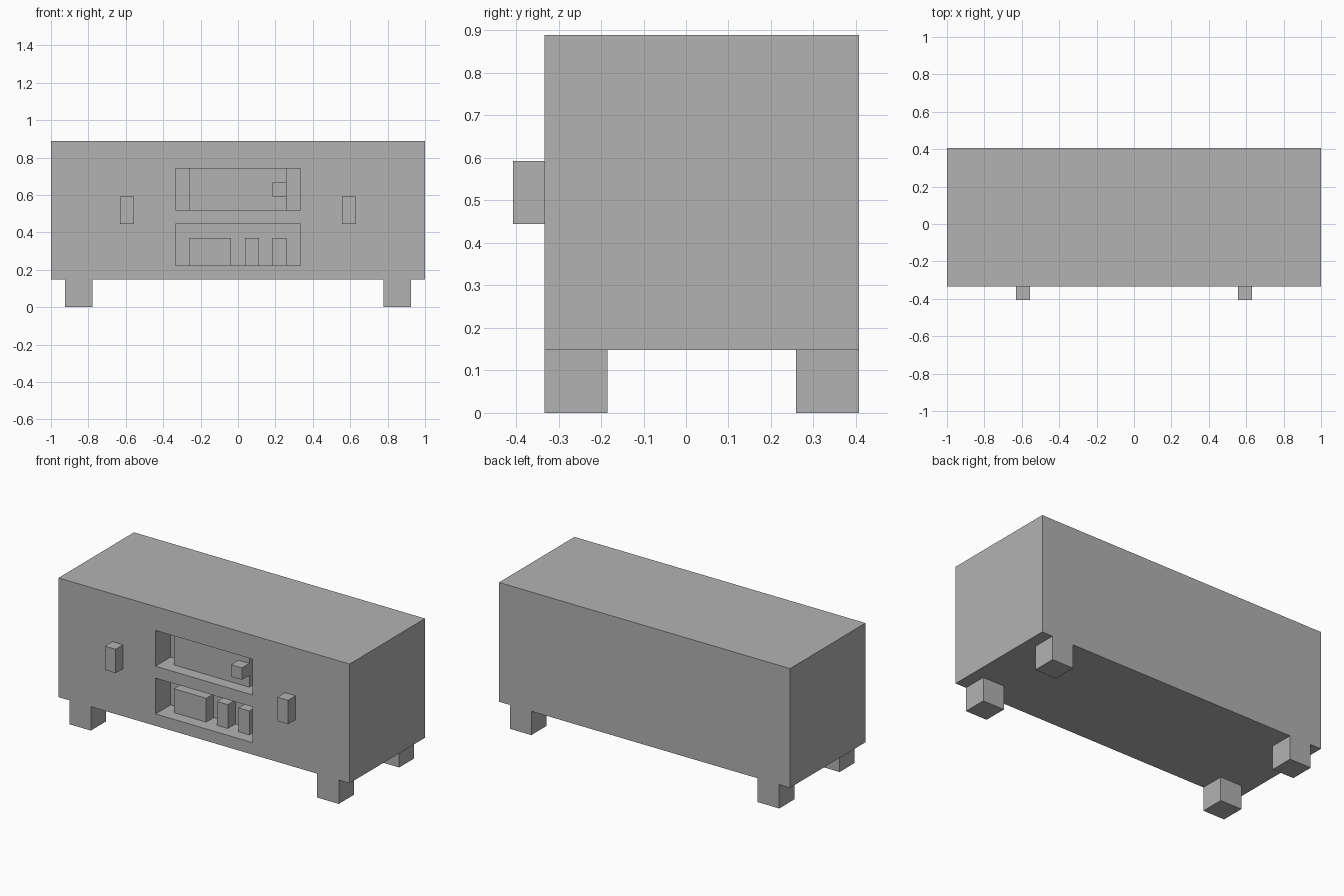
import bpy
import bmesh
from mathutils import Vector

if "Cube" in bpy.data.objects:
    bpy.data.objects.remove(bpy.data.objects["Cube"], do_unlink=True)

U = 2 / 27            # one grid module
FRONT = -4.5 * U      # front plane of the cabinet body
BACK = 5.5 * U

grey = bpy.data.materials.new("plain grey")
grey.use_nodes = True
grey.diffuse_color = (0.448, 0.448, 0.448, 1)
grey.node_tree.nodes["Principled BSDF"].inputs["Base Color"].default_value = grey.diffuse_color


def box_mesh(x, y, z):
    """Box between the (min, max) limits on each axis."""
    bm = bmesh.new()
    bmesh.ops.create_cube(bm, size=1)
    for v in bm.verts:
        v.co = [lim[0] if c < 0 else lim[1] for c, lim in zip(v.co, (x, y, z))]
    return bm


def add_object(name, bm):
    bmesh.ops.recalc_face_normals(bm, faces=bm.faces[:])
    mesh = bpy.data.meshes.new(name)
    bm.to_mesh(mesh)
    bm.free()
    mesh.materials.append(grey)
    obj = bpy.data.objects.new(name, mesh)
    bpy.context.collection.objects.link(obj)
    return obj


def box(name, x, y, z):
    """Box given in modules; y counts back from the front plane."""
    return add_object(name, box_mesh([c * U for c in x],
                                     [FRONT + c * U for c in y],
                                     [c * U for c in z]))


# Cabinet body with two open shelves pushed into the front
shelf_half, shelf_depth = 4.5, 2
shelves = [(3, 6), (7, 10)]
bm = box_mesh((-1, 1), (FRONT, BACK), (2 * U, 12 * U))


def on_front(f):
    return abs(f.calc_center_median().y - FRONT) < 1e-4


cuts = [(Vector((s * shelf_half * U, 0, 0)), Vector((1, 0, 0))) for s in (-1, 1)]
cuts += [(Vector((0, 0, h * U)), Vector((0, 0, 1))) for pair in shelves for h in pair]
for point, normal in cuts:
    bmesh.ops.bisect_plane(bm, geom=bm.verts[:] + bm.edges[:] + bm.faces[:],
                           plane_co=point, plane_no=normal)
for low, high in shelves:
    opening = [f for f in bm.faces if on_front(f)
               and abs(f.calc_center_median().x) < 0.1
               and low * U < f.calc_center_median().z < high * U]
    pushed = bmesh.ops.extrude_face_region(bm, geom=opening)["geom"]
    for v in pushed:
        if isinstance(v, bmesh.types.BMVert):
            v.co.y += shelf_depth * U
    bmesh.ops.delete(bm, geom=[f for f in opening if f.is_valid], context="FACES_ONLY")
add_object("cabinet_body", bm)

# Feet and door handles, one on each side
for side, s in (("right", -1), ("left", 1)):
    foot_x = sorted((s * 10.5, s * 12.5))
    box(f"front_{side}_foot", foot_x, (0, 2), (0, 2))
    box(f"back_{side}_foot", foot_x, (8, 10), (0, 2))
    box(f"{side}_door_handle", sorted((s * 7.5, s * 8.5)), (-1, 0), (6, 8))

# Upper shelf: wide panel with a small knob
box("upper_panel", (-3.5, 3.5), (1, 2), (7, 10))
box("panel_knob", (2.5, 3.5), (0, 1), (8, 9))

# Lower shelf: three upright items
for name, x in (("wide_item", (-3.5, -0.5)),
                ("middle_item", (0.5, 1.5)),
                ("end_item", (2.5, 3.5))):
    box(name, x, (1, 2), (3, 5))
